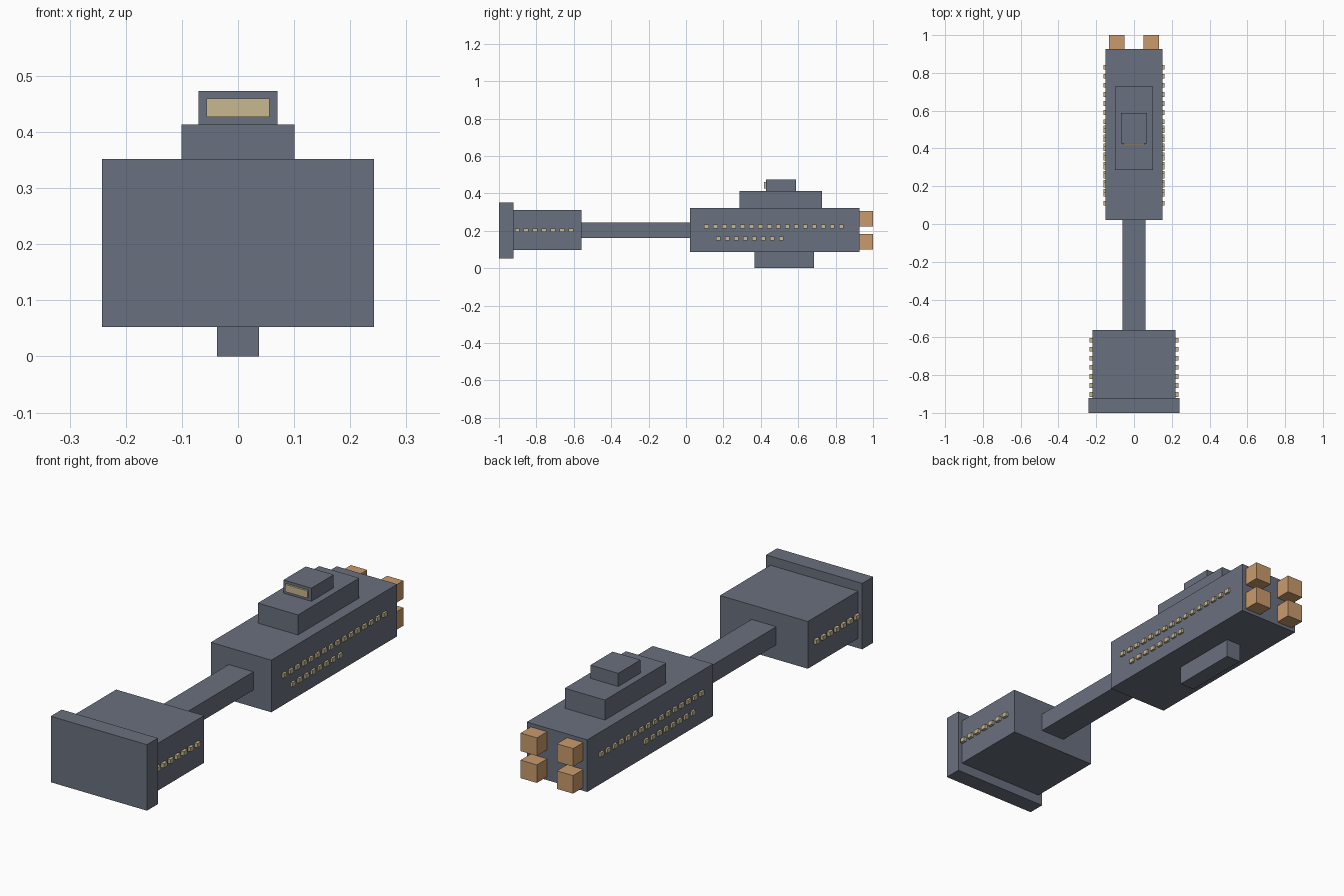
import bpy
import bmesh
from mathutils import Matrix, Vector

if "Cube" in bpy.data.objects:
    bpy.data.objects.remove(bpy.data.objects["Cube"])


def make_material(name, rgb):
    mat = bpy.data.materials.new(name)
    mat.diffuse_color = (*rgb, 1.0)
    mat.use_nodes = True
    mat.node_tree.nodes["Principled BSDF"].inputs["Base Color"].default_value = mat.diffuse_color
    return mat


HULL = make_material("slate grey", (0.141, 0.162, 0.209))
GLOW = make_material("pale yellow", (0.584, 0.485, 0.275))
ENGINE = make_material("copper orange", (0.584, 0.328, 0.150))


def boxes(name, mat, extents):
    """One object made of boxes given as (x0, x1, y0, y1, z0, z1)."""
    bm = bmesh.new()
    for x0, x1, y0, y1, z0, z1 in extents:
        centre = Vector((x0 + x1, y0 + y1, z0 + z1)) / 2
        size = Matrix.Diagonal((x1 - x0, y1 - y0, z1 - z0, 1))
        bmesh.ops.create_cube(bm, size=1, matrix=Matrix.Translation(centre) @ size)
    mesh = bpy.data.meshes.new(name)
    bm.to_mesh(mesh)
    bm.free()
    mesh.materials.append(mat)
    obj = bpy.data.objects.new(name, mesh)
    bpy.context.collection.objects.link(obj)
    return obj


def block(name, half_width, y0, y1, z0, z1, mat=HULL):
    return boxes(name, mat, [(-half_width, half_width, y0, y1, z0, z1)])


def window_row(name, wall_x, out, y_first, y_last, count, z):
    """Small lit windows standing out of both side walls."""
    step = (y_last - y_first) / (count - 1)
    extents = []
    for side in (-1, 1):
        xa, xb = sorted((side * (wall_x - 0.01), side * (wall_x + out)))
        for i in range(count):
            y = y_first + i * step
            extents.append((xa, xb, y - 0.0125, y + 0.0125, z - 0.01, z + 0.01))
    return boxes(name, GLOW, extents)


# Hull sections, front to back
block("bow_plate", 0.242, -1.0, -0.921, 0.052, 0.352)
block("forward_hull", 0.221, -0.921, -0.56, 0.096, 0.311)
block("connecting_spine", 0.062, -0.56, 0.022, 0.162, 0.245)
block("main_hull", 0.152, 0.022, 0.927, 0.085, 0.322)

# Superstructure and keel
block("upper_deck", 0.101, 0.287, 0.727, 0.322, 0.413)
block("bridge", 0.070, 0.427, 0.587, 0.413, 0.473)
block("bridge_window", 0.056, 0.418, 0.430, 0.427, 0.460, GLOW)
block("keel_fin", 0.037, 0.365, 0.685, 0.0, 0.085)

# Four stern engines
boxes("engines", ENGINE, [
    (x - 0.041, x + 0.041, 0.92, 1.0, z - 0.041, z + 0.041)
    for x in (-0.091, 0.091) for z in (0.141, 0.264)])

# Side windows
window_row("upper_windows", 0.152, 0.010, 0.110, 0.830, 16, 0.223)
window_row("lower_windows", 0.152, 0.010, 0.173, 0.509, 8, 0.159)
window_row("forward_windows", 0.221, 0.014, -0.903, -0.615, 7, 0.203)
